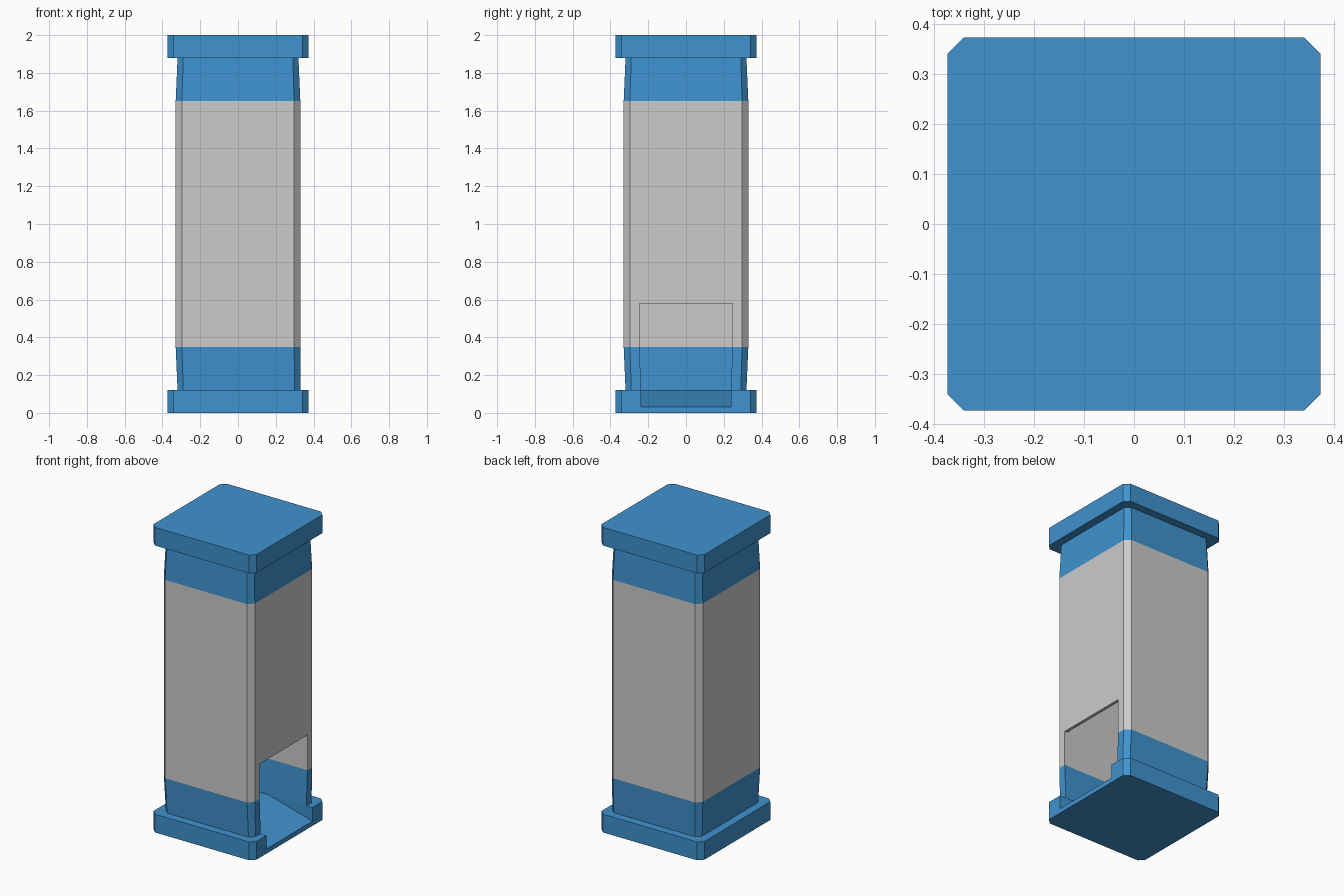
import bpy, bmesh

if "Cube" in bpy.data.objects:
    bpy.data.objects.remove(bpy.data.objects["Cube"])

blue = bpy.data.materials.new("blue_paint")
blue.diffuse_color = (0.05, 0.29, 0.62, 1)
blue.use_nodes = True
blue.node_tree.nodes["Principled BSDF"].inputs["Base Color"].default_value = blue.diffuse_color
LOW, HIGH = 0.35, 1.65      # limits of the plain grey band


def loft(name, rings):
    """Skin a stack of matching rings; faces outside the grey band are blue."""
    me = bpy.data.meshes.new(name)
    me.materials.append(blue)
    me.materials.append(None)
    bm = bmesh.new()
    rows = [[bm.verts.new(p) for p in ring] for ring in rings]
    n = len(rows[0])
    bm.faces.new(rows[0])
    bm.faces.new(rows[-1])
    for a, b in zip(rows, rows[1:]):
        for i in range(n):
            j = (i + 1) % n
            bm.faces.new((a[i], a[j], b[j], b[i]))
    bmesh.ops.recalc_face_normals(bm, faces=bm.faces)
    for f in bm.faces:
        f.material_index = int(LOW < f.calc_center_median().z < HIGH)
    bm.to_mesh(me)
    bm.free()
    ob = bpy.data.objects.new(name, me)
    bpy.context.collection.objects.link(ob)
    return ob


def octagon(h, c, z, right=None):
    """Square of half width h with chamfered corners; right moves the +x side."""
    r = right or h
    return [(r, -h + c, z), (r, h - c, z), (r - c, h, z), (-h + c, h, z),
            (-h, h - c, z), (-h, -h + c, z), (-h + c, -h, z), (r - c, -h, z)]


def rect(x0, x1, h, z):
    return [(x0, -h, z), (x1, -h, z), (x1, h, z), (x0, h, z)]


def cut(target, cutter):
    cutter.hide_render = True
    cutter.display_type = 'WIRE'
    m = target.modifiers.new(cutter.name, 'BOOLEAN')
    m.operation = 'DIFFERENCE'
    m.solver = 'EXACT'
    m.object = cutter


# Cap and base plates
loft("cap_plate", [octagon(0.373, 0.032, z) for z in (1.88, 2.0)])
base = loft("base_plate", [octagon(0.373, 0.032, z) for z in (0.0, 0.12)])

# Hollow pillar with slightly tapered ends
pillar = loft("pillar_body", [octagon(0.32, 0.03, 0.12, 0.33), octagon(0.33, 0.033, LOW),
                              octagon(0.33, 0.033, HIGH), octagon(0.32, 0.03, 1.88)])
cut(pillar, loft("cavity_cutter", [rect(-0.29, 0.31, h, z) for h, z in
                                   ((0.236, 0.1), (0.247, LOW), (0.247, HIGH), (0.243, 1.75))]))

# Doorway on the right side
cut(pillar, loft("doorway_cutter", [rect(0.25, 0.45, h, z) for h, z in
                                    ((0.236, 0.1), (0.247, LOW), (0.247, 0.58))]))

# Entry ramp sunk into the base
slope = [(0.05, 0.12), (0.05, 0.2), (0.5, 0.2), (0.5, -0.0046)]
cut(base, loft("ramp_cutter", [[(x, y, z) for x, z in slope] for y in (-0.238, 0.238)]))
